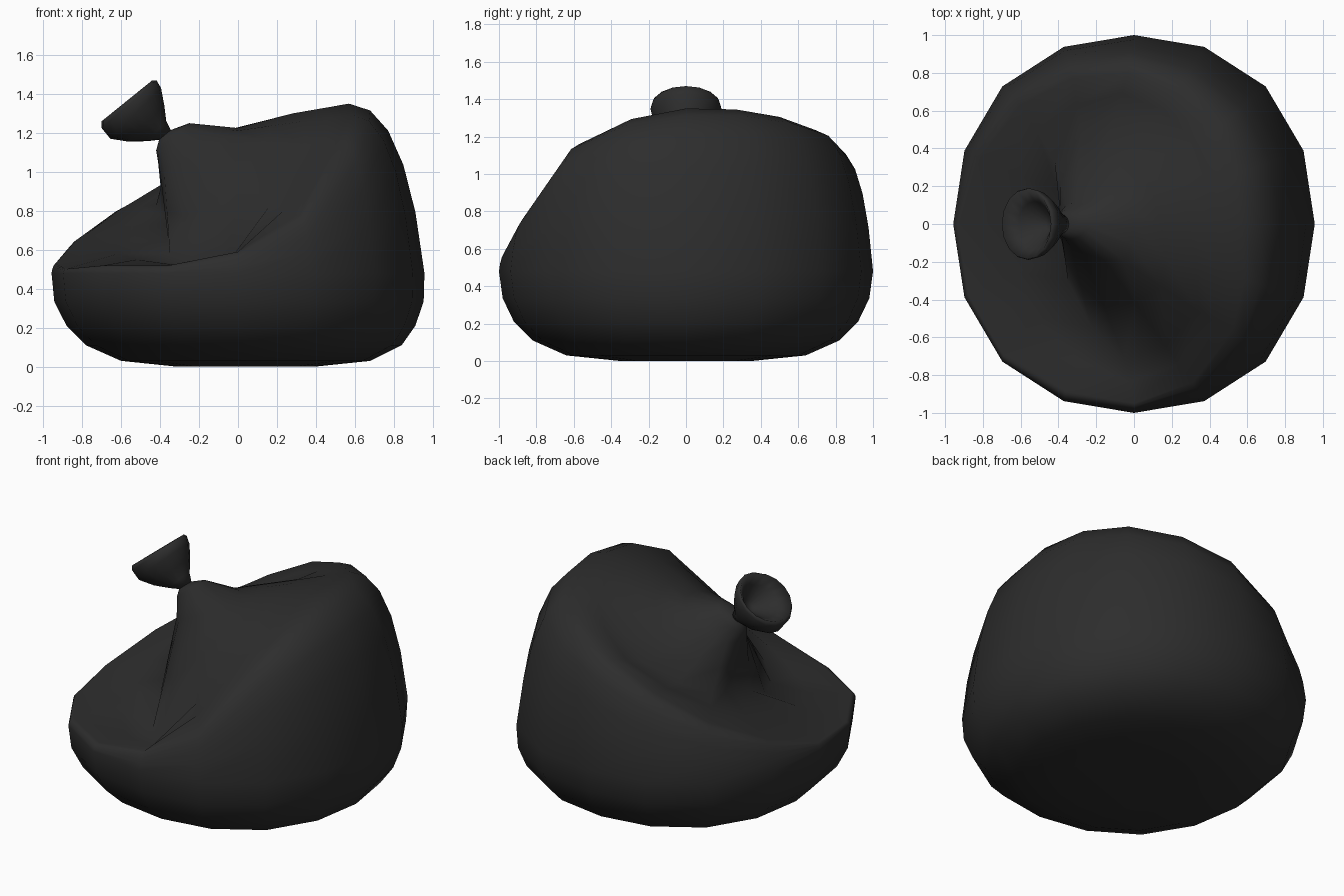
import bpy, bmesh, math
from mathutils import Vector

if "Cube" in bpy.data.objects:
    bpy.data.objects.remove(bpy.data.objects["Cube"])

N = 16


def polar(rx, ry, z, cx=0.0):
    """Level, slightly squarish elliptical ring."""
    out = []
    for i in range(N):
        t = 2 * math.pi * i / N
        k = 1 + 0.03 * math.sin(2 * t) ** 2
        out.append(Vector((cx + k * rx * math.cos(t), k * ry * math.sin(t), z)))
    return out


def loop8(pts):
    """Closed 16-point ring interpolated through 8 points."""
    p = [Vector(q) for q in pts]
    out = []
    for i in range(8):
        a, b, c, d = (p[(i + k) % 8] for k in (-1, 0, 1, 2))
        out += [b, (b + c) * 9 / 16 - (a + d) / 16]
    return out


def tilted(a, b, ry):
    """Tilted oval: a and b are the (x, z) ends, ry its half width in y."""
    a, b = Vector((a[0], 0, a[1])), Vector((b[0], 0, b[1]))
    out = []
    for i in range(N):
        t = 2 * math.pi * i / N
        v = (a + b) / 2 + (a - b) / 2 * math.cos(t)
        v.y = ry * math.sin(t)
        out.append(v)
    return out


def mix(r, s, t):
    return [p.lerp(q, t) for p, q in zip(r, s)]


def loft(name, rings, mat):
    bm = bmesh.new()
    vs = [[bm.verts.new(p) for p in r] for r in rings]
    for r, s in zip(vs, vs[1:]):
        for i in range(N):
            j = (i + 1) % N
            bm.faces.new((r[i], r[j], s[j], s[i]))
    bm.faces.new(vs[0][::-1])
    bm.faces.new(vs[-1])
    for f in bm.faces:
        f.smooth = True
    me = bpy.data.meshes.new(name)
    bm.to_mesh(me)
    bm.free()
    me.materials.append(mat)
    ob = bpy.data.objects.new(name, me)
    bpy.context.collection.objects.link(ob)
    return ob


black = bpy.data.materials.new("black plastic")
black.diffuse_color = (0.026, 0.026, 0.026, 1)
black.use_nodes = True
black.node_tree.nodes["Principled BSDF"].inputs["Base Color"].default_value = black.diffuse_color

# Rounded bottom
rings = [polar(0.35, 0.35, 0.0, 0.04), polar(0.64, 0.64, 0.03, 0.04),
         polar(0.81, 0.82, 0.11, 0.03), polar(0.895, 0.92, 0.21, 0.015),
         polar(0.948, 0.98, 0.335, 0.005), polar(0.957, 1.0, 0.48)]

# Slumped shoulder: high on the right, low at the left and front
rim = loop8([(0.57, 0, 1.35), (0.44, 0.50, 1.305), (-0.03, 0.80, 1.13),
             (-0.60, 0.63, 0.81), (-0.93, 0, 0.53), (-0.69, -0.69, 0.52),
             (0, -0.95, 0.59), (0.52, -0.57, 1.16)])
rim[1].z = 1.345
rim[13] = Vector((0.31, -0.84, 0.78))

# Curved wall from the widest ring up to the shoulder
base = rings[-1]
for t in (0.2, 0.4, 0.6, 0.8):
    ring = []
    for p, q in zip(base, rim):
        c = q.lerp(p, 0.75)
        c.z = q.z
        ring.append(p * (1 - t) ** 2 + c * 2 * t * (1 - t) + q * t * t)
    rings.append(ring)
rings.append(rim)

# Valley around the neck, then the gathered neck itself
valley = loop8([(0.28, 0, 1.30), (0.20, 0.38, 1.24), (-0.10, 0.58, 1.04),
                (-0.42, 0.33, 0.83), (-0.34, 0, 0.74), (-0.35, -0.30, 0.58),
                (-0.05, -0.72, 0.55), (0.34, -0.46, 1.14)])
gather = loop8([(0, 0, 1.225), (-0.10, 0.12, 1.20), (-0.25, 0.14, 1.13),
                (-0.36, 0.10, 1.06), (-0.41, 0, 1.05), (-0.38, -0.08, 1.02),
                (-0.27, -0.15, 1.06), (-0.05, -0.20, 1.18)])
rings += [mix(rim, valley, 0.5), valley, mix(valley, gather, 0.5), gather,
          tilted((-0.25, 1.25), (-0.42, 1.11), 0.08),
          tilted((-0.345, 1.215), (-0.405, 1.165), 0.045)]
loft("bag_body", rings, black)

# Flared open end above the knot, with a hollow mouth
loft("bag_tail", [tilted((-0.345, 1.215), (-0.405, 1.165), 0.045),
                  tilted((-0.368, 1.26), (-0.46, 1.158), 0.075),
                  tilted((-0.378, 1.34), (-0.56, 1.155), 0.13),
                  tilted((-0.395, 1.43), (-0.655, 1.17), 0.178),
                  tilted((-0.418, 1.47), (-0.70, 1.225), 0.19),
                  tilted((-0.44, 1.47), (-0.70, 1.26), 0.185),
                  tilted((-0.44, 1.40), (-0.61, 1.25), 0.12),
                  tilted((-0.43, 1.29), (-0.47, 1.25), 0.03)], black)
